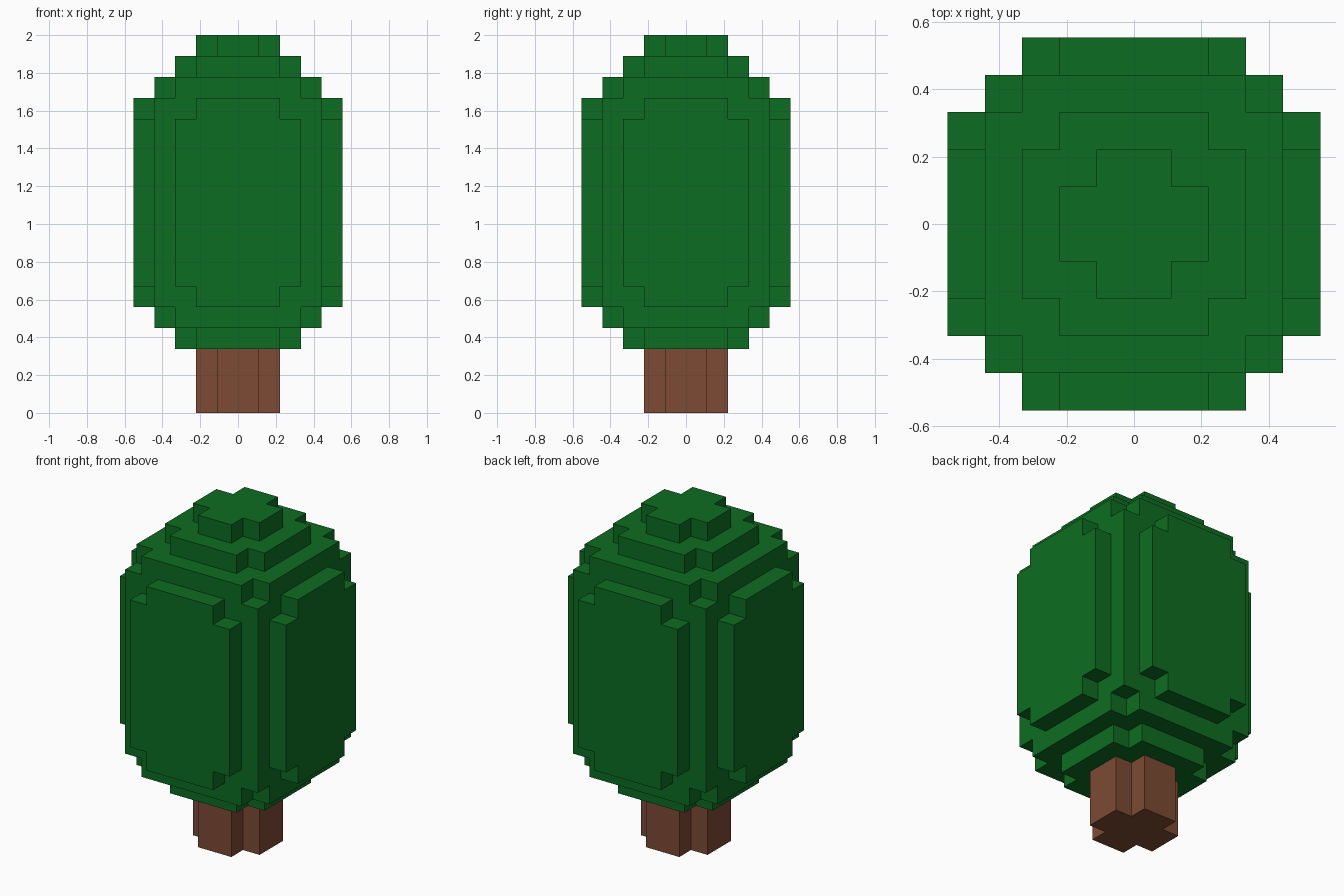
import bpy
import bmesh
import math

cube = bpy.data.objects.get("Cube")
if cube:
    bpy.data.objects.remove(cube, do_unlink=True)

U = 0.1108               # block size
LAYERS = 15              # foliage height in blocks
BASE = 2.0 - LAYERS * U  # top of trunk


def material(name, rgb):
    m = bpy.data.materials.new(name)
    m.use_nodes = True
    m.diffuse_color = (*rgb, 1)
    bsdf = next(n for n in m.node_tree.nodes if n.type == 'BSDF_PRINCIPLED')
    bsdf.inputs["Base Color"].default_value = (*rgb, 1)
    bsdf.inputs["Roughness"].default_value = 0.9
    return m


def notched(a, b, half):
    """Square of the given half width with its corner blocks missing."""
    return max(a, b) < half and min(a, b) < half - 1


def leaf(i, j, k):
    """True where the foliage has a block; mirrored in x, y and in height."""
    a, b = (n if n >= 0 else -1 - n for n in (i, j))
    if not 0 <= k < LAYERS:
        return False
    # stepped caps: the top has one extra small step
    cap = {14: 2, 13: 3, 0: 3, 12: 4, 1: 4}.get(k)
    if cap:
        return notched(a, b, cap)
    # square core with a raised panel on each of the four sides
    panel = 2 if k in (2, 11) else 3
    return max(a, b) < 4 or (max(a, b) == 4 and min(a, b) < panel)


def trunk_block(i, j, k):
    a, b = (n if n >= 0 else -1 - n for n in (i, j))
    return k == 0 and notched(a, b, 2)


def build_blocks(name, filled, layers, z0, height, mat):
    """Outer skin of a block shape, with flat areas merged."""
    bm = bmesh.new()
    for i in range(-5, 5):
        for j in range(-5, 5):
            for k in range(layers):
                if not filled(i, j, k):
                    continue
                cell = (i, j, k)
                for axis in range(3):
                    for side in (0, 1):
                        near = list(cell)
                        near[axis] += 2 * side - 1
                        if filled(*near):
                            continue
                        ring = [(0, 0), (1, 0), (1, 1), (0, 1)]
                        if not side:
                            ring.reverse()
                        verts = []
                        for u, v in ring:
                            p = list(cell)
                            p[axis] += side
                            p[(axis + 1) % 3] += u
                            p[(axis + 2) % 3] += v
                            verts.append(bm.verts.new(
                                (p[0] * U, p[1] * U, z0 + p[2] * height)))
                        bm.faces.new(verts)
    bmesh.ops.remove_doubles(bm, verts=bm.verts[:], dist=0.001)
    bmesh.ops.dissolve_limit(bm, angle_limit=math.radians(1),
                             verts=bm.verts[:], edges=bm.edges[:])
    mesh = bpy.data.meshes.new(name)
    bm.to_mesh(mesh)
    bm.free()
    mesh.materials.append(mat)
    obj = bpy.data.objects.new(name, mesh)
    bpy.context.collection.objects.link(obj)
    return obj


green = material("leaf green", (0.004, 0.152, 0.016))
brown = material("bark brown", (0.205, 0.069, 0.034))

build_blocks("foliage", leaf, LAYERS, BASE, U, green)
build_blocks("trunk", trunk_block, 1, 0.0, BASE, brown)
